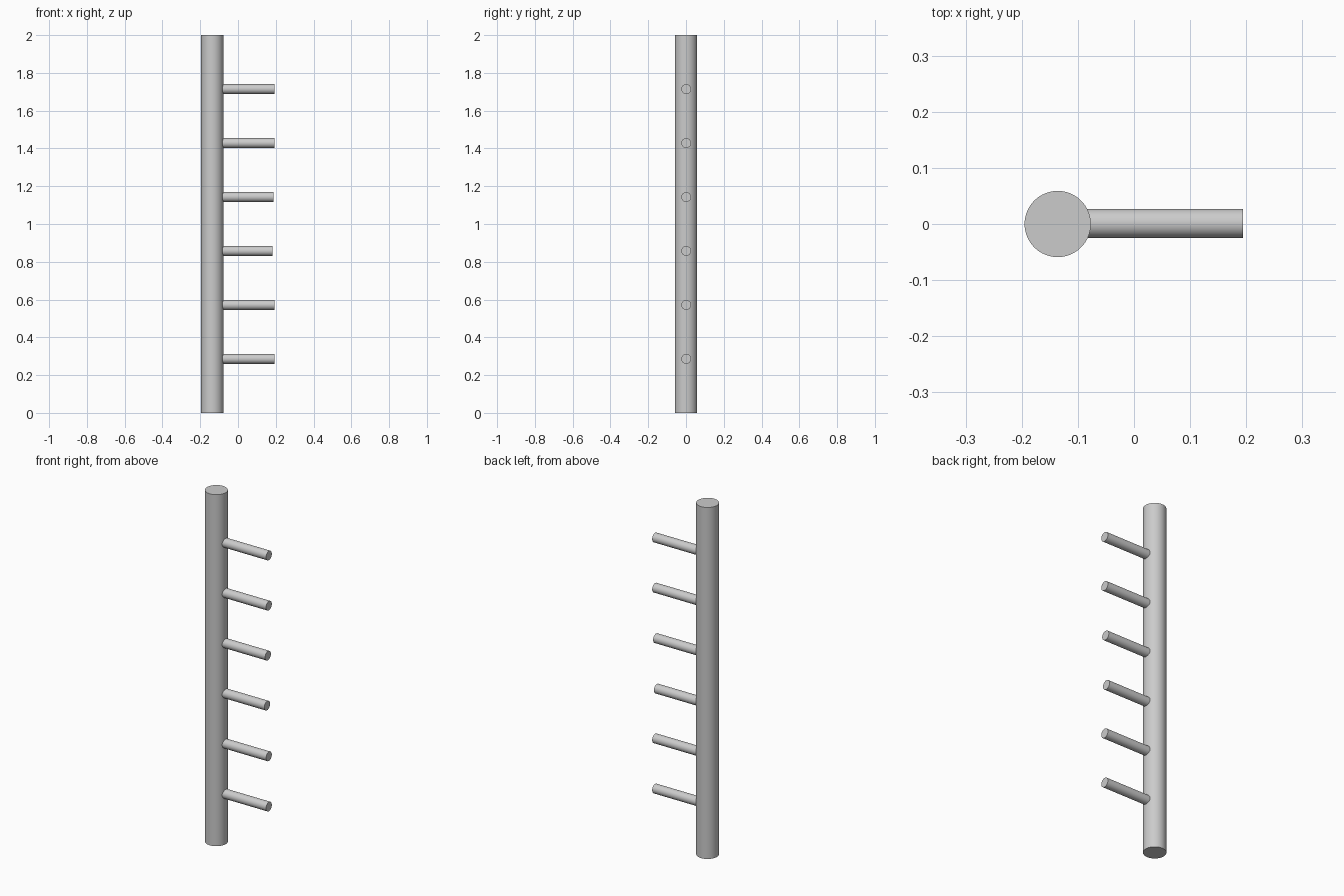
import bpy
import math

if "Cube" in bpy.data.objects:
    bpy.data.objects.remove(bpy.data.objects["Cube"])

grey = bpy.data.materials.new("plain_grey")
grey.diffuse_color = (0.6, 0.6, 0.6, 1.0)
grey.use_nodes = True
grey.node_tree.nodes["Principled BSDF"].inputs["Base Color"].default_value = grey.diffuse_color


def cylinder(name, radius, depth, location, rotation=(0, 0, 0)):
    bpy.ops.mesh.primitive_cylinder_add(vertices=64, radius=radius, depth=depth,
                                        location=location, rotation=rotation)
    obj = bpy.context.object
    obj.name = name
    obj.data.materials.append(grey)
    bpy.ops.object.shade_smooth_by_angle(angle=math.radians(30))
    return obj


# Upright pole
POLE_X, POLE_R, HEIGHT = -0.136, 0.059, 2.0
cylinder("pole", POLE_R, HEIGHT, (POLE_X, 0, HEIGHT / 2))

# Six evenly spaced pegs, sunk slightly into the pole; lengths vary a little
PEG_START = -0.10
peg_tips = [0.194, 0.194, 0.183, 0.188, 0.194, 0.194]
for i, tip in enumerate(peg_tips, start=1):
    cylinder(f"peg_{i}", 0.026, tip - PEG_START,
             ((tip + PEG_START) / 2, 0.001, HEIGHT * i / 7),
             (0, math.pi / 2, 0))
